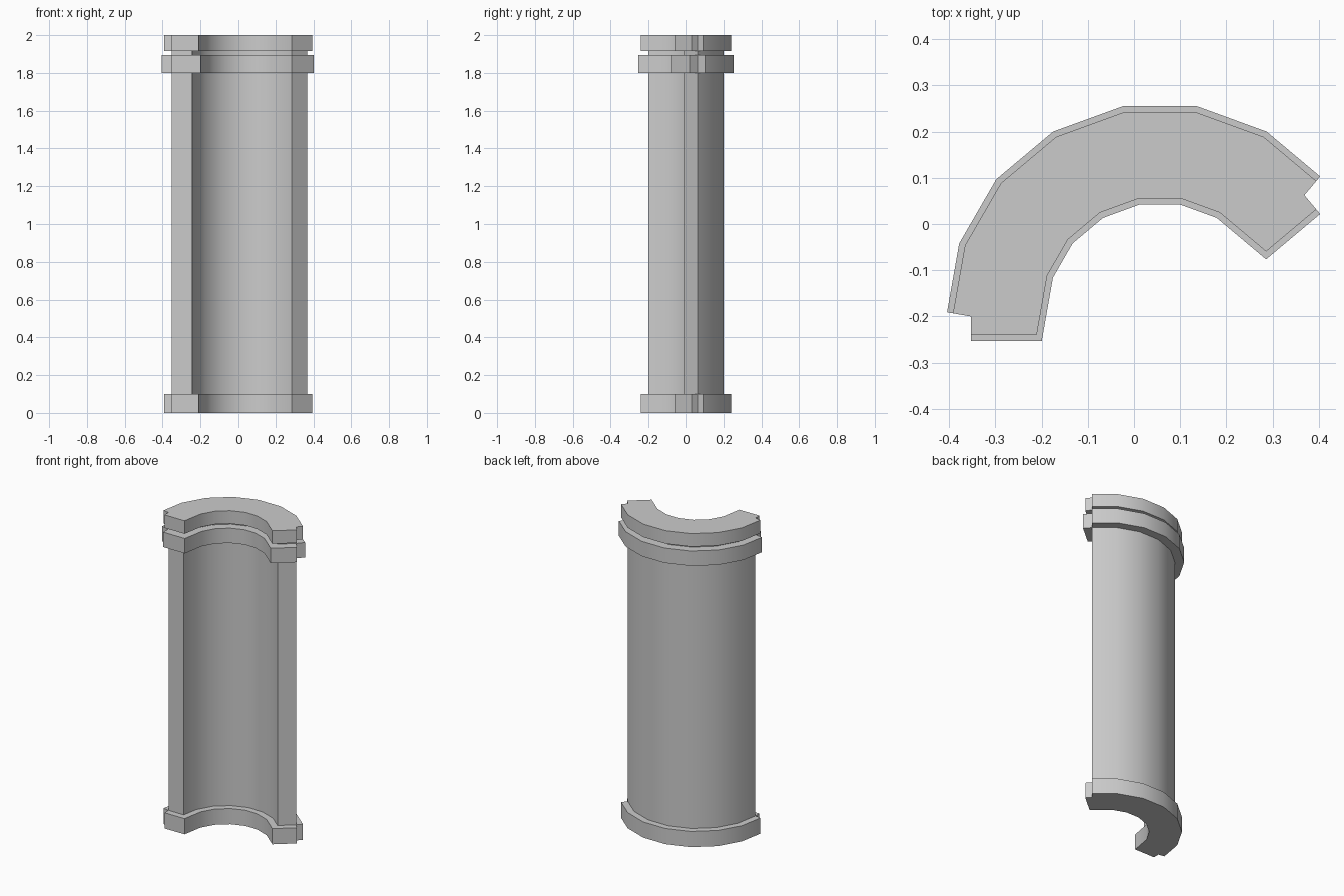
import bpy, bmesh
from math import radians, cos, sin
from mathutils import Vector

if "Cube" in bpy.data.objects:
    bpy.data.objects.remove(bpy.data.objects["Cube"])

CENTRE = Vector((0.056, -0.2))
R_OUT, R_IN = 0.408, 0.30
A0, A1, STEP = 40, 180, 20


def polar(a):
    return Vector((cos(radians(a)), sin(radians(a))))


def section(d):
    """Curved wall outline grown by d, keeping the notches at the outer end corners."""
    half = STEP / 2
    miter = d / cos(radians(half))
    inner_angles = range(A0 + STEP, A1, STEP)
    n_start, n_end = polar(A0 - 90), polar(A1 + 90)

    def inner_corner(a, n_side, n_cap):
        return polar(a) * R_IN + (n_side + n_cap) * d / (1 + n_side.dot(n_cap))

    start, end = polar(A0) * R_OUT, polar(A1) * R_OUT
    pts = [start, start + polar(A0 + half) * d]
    pts += [polar(a) * (R_OUT + miter) for a in inner_angles]
    pts += [end + polar(A1 - half) * d, end, end + n_end * d]
    pts.append(inner_corner(A1, -polar(A1 - half), n_end))
    pts += [polar(a) * (R_IN - miter) for a in reversed(inner_angles)]
    pts.append(inner_corner(A0, -polar(A0 + half), n_start))
    pts.append(start + n_start * d)
    return [p + CENTRE for p in pts]


# height and outward growth: base collar, shaft, middle collar, groove, top collar
LEVELS = [(0, 0.04), (0.1, 0.04), (0.1, 0), (1.8, 0), (1.8, 0.053),
          (1.895, 0.053), (1.895, 0), (1.917, 0), (1.917, 0.04), (2.0, 0.04)]

bm = bmesh.new()
rings = [[bm.verts.new((p.x, p.y, z)) for p in section(d)] for z, d in LEVELS]
n = len(rings[0])
for lo, hi in zip(rings, rings[1:]):
    for i in range(n):
        j = (i + 1) % n
        bm.faces.new((lo[i], lo[j], hi[j], hi[i]))
bm.faces.new(rings[0][::-1])
bm.faces.new(rings[-1])
bmesh.ops.remove_doubles(bm, verts=bm.verts, dist=0.0005)
bmesh.ops.recalc_face_normals(bm, faces=bm.faces)

mesh = bpy.data.meshes.new("curved_wall_column")
bm.to_mesh(mesh)
bm.free()
obj = bpy.data.objects.new("curved_wall_column", mesh)
bpy.context.collection.objects.link(obj)

# smooth curve, crisp collar edges
bpy.context.view_layer.objects.active = obj
obj.select_set(True)
bpy.ops.object.shade_smooth_by_angle(angle=radians(30))
